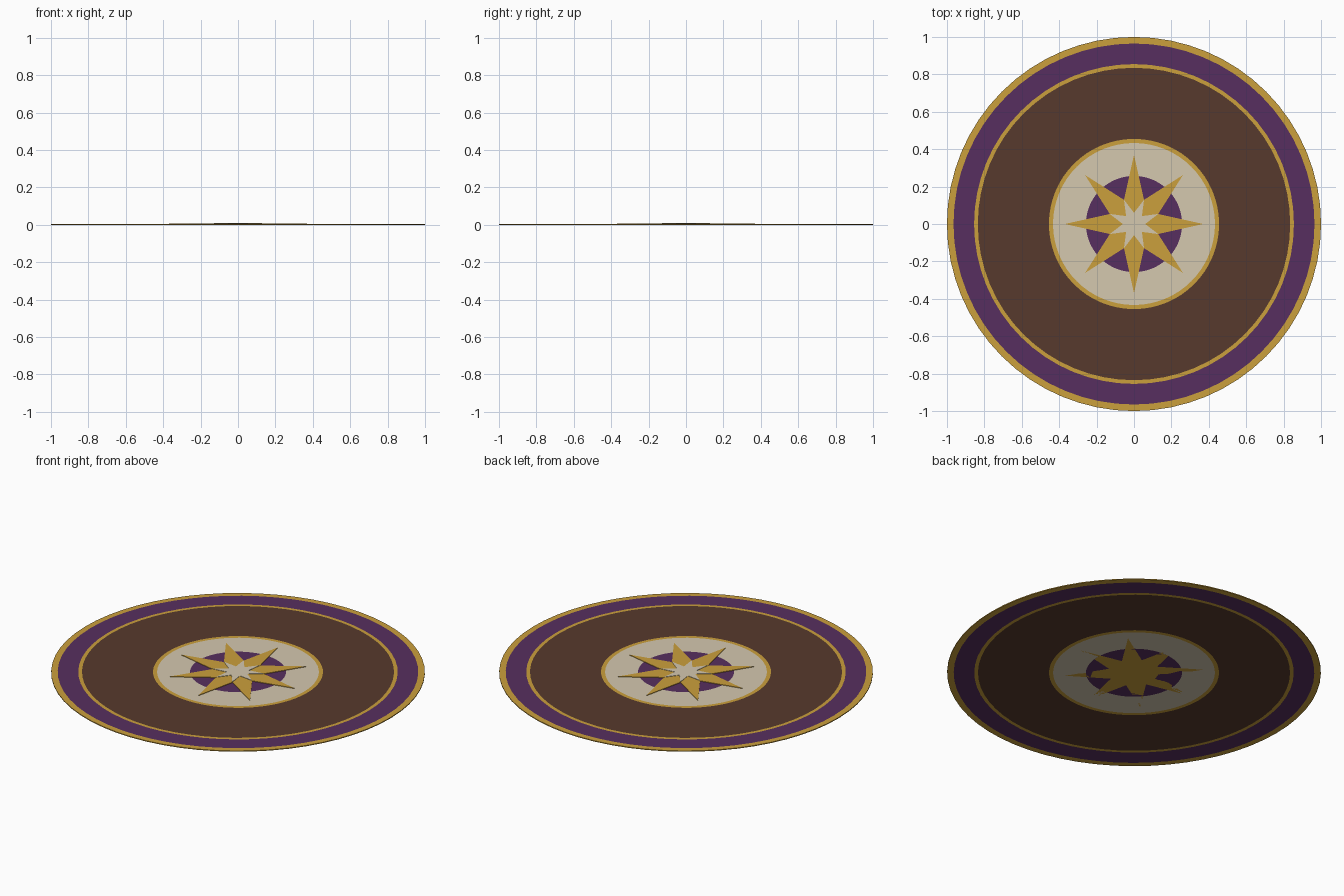
import bpy, bmesh, math

if "Cube" in bpy.data.objects:
    bpy.data.objects.remove(bpy.data.objects["Cube"])

SEGS = 64


def material(name, rgb):
    m = bpy.data.materials.new(name)
    m.diffuse_color = (*rgb, 1)
    m.use_nodes = True
    m.node_tree.nodes["Principled BSDF"].inputs["Base Color"].default_value = m.diffuse_color
    return m


gold = material("gold", (0.60, 0.35, 0.045))
purple = material("purple", (0.095, 0.028, 0.115))
brown = material("brown", (0.095, 0.042, 0.026))
cream = material("cream", (0.66, 0.58, 0.43))


def finish(name, bm, mats):
    bmesh.ops.recalc_face_normals(bm, faces=bm.faces[:])
    me = bpy.data.meshes.new(name)
    bm.to_mesh(me)
    bm.free()
    for m in mats:
        me.materials.append(m)
    ob = bpy.data.objects.new(name, me)
    bpy.context.collection.objects.link(ob)
    return ob


def rug(name, thickness, bands):
    # concentric coloured bands on both faces, closed by a thin rim
    mats = [gold, purple, brown, cream]
    bm = bmesh.new()

    def ring(r, z):
        return [bm.verts.new((r * math.cos(math.tau * i / SEGS),
                              r * math.sin(math.tau * i / SEGS), z)) for i in range(SEGS)]

    def bridge(a, b, mat):
        for i in range(SEGS):
            j = (i + 1) % SEGS
            bm.faces.new((a[i], a[j], b[j], b[i])).material_index = mats.index(mat)

    outer = []
    for z in (0, thickness):
        rings = [ring(r, z) for r, _ in bands]
        for a, b, (_, mat) in zip(rings, rings[1:], bands):
            bridge(a, b, mat)
        bm.faces.new(rings[-1]).material_index = mats.index(bands[-1][1])
        outer.append(rings[0])
    bridge(*outer, gold)
    return finish(name, bm, mats)


def star(name, points, r_tip, r_valley, turn, z0, z1, mat):
    # flat star plate
    bm = bmesh.new()
    n = points * 2
    rim = []
    for i in range(n):
        r = r_valley if i % 2 else r_tip
        a = turn + math.tau * i / n
        rim.append(bm.verts.new((r * math.cos(a), r * math.sin(a), z0)))
    face = bm.faces.new(rim)
    ext = bmesh.ops.extrude_face_region(bm, geom=[face], use_keep_orig=True)
    for v in ext["geom"]:
        if isinstance(v, bmesh.types.BMVert):
            v.co.z = z1
    return finish(name, bm, [mat])


# (outer radius, colour) from the edge inwards
rug("round_rug", 0.005, [(1.0, gold), (0.965, purple), (0.855, gold), (0.835, brown),
                         (0.455, gold), (0.433, cream), (0.257, purple)])
star("gold_star", 8, 0.37, 0.14, 0, 0.0, 0.008, gold)
star("cream_star", 8, 0.14, 0.06, math.pi / 8, 0.005, 0.010, cream)
